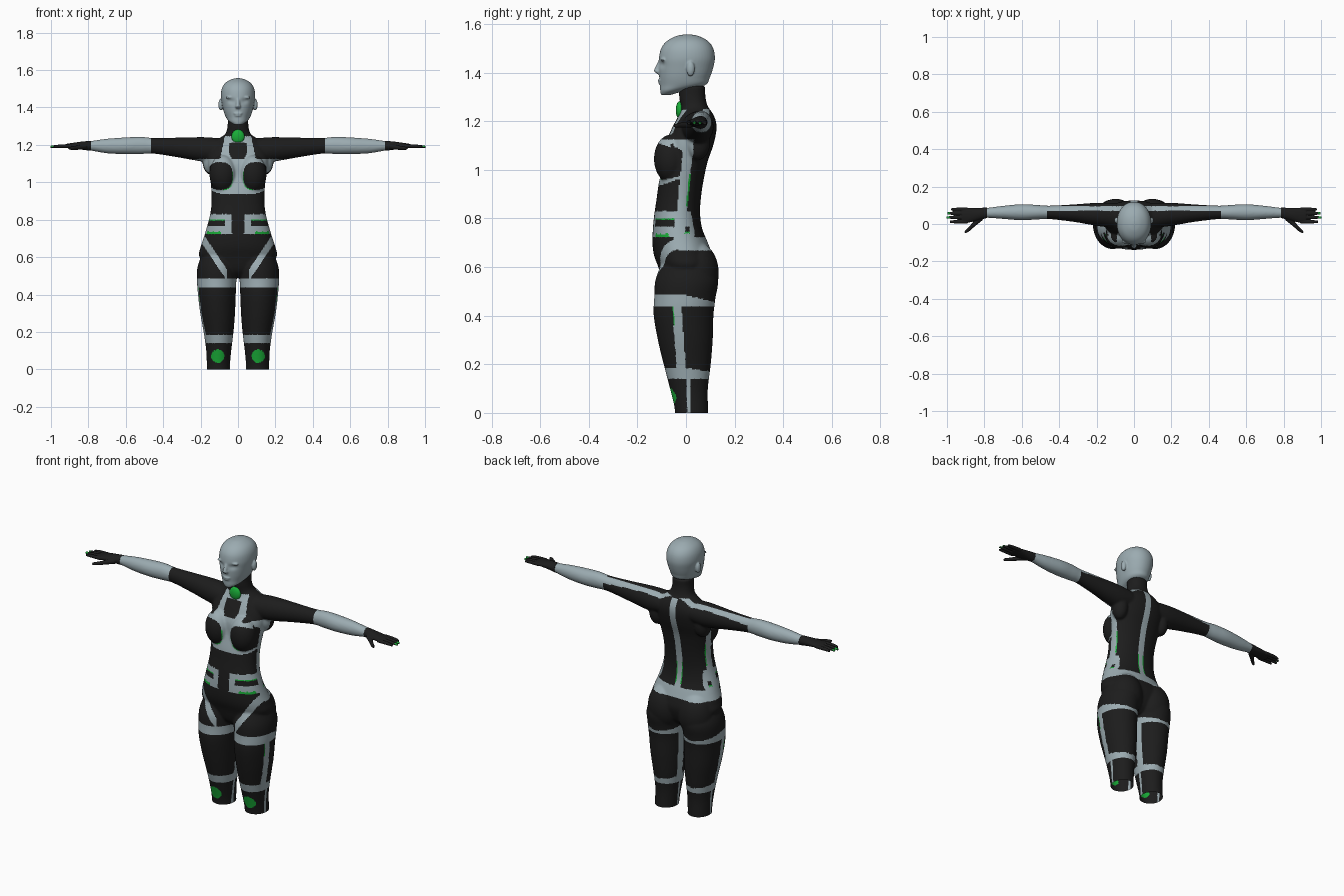
import bpy, bmesh, math
from mathutils import Vector, Matrix

if "Cube" in bpy.data.objects:
    bpy.data.objects.remove(bpy.data.objects["Cube"], do_unlink=True)


def material(name, colour):
    m = bpy.data.materials.new(name)
    m.use_nodes = True
    m.diffuse_color = (*colour, 1)
    bsdf = m.node_tree.nodes["Principled BSDF"]
    bsdf.inputs["Base Color"].default_value = (*colour, 1)
    bsdf.inputs["Roughness"].default_value = 0.6
    return m


PALETTE = [material("suit black", (0.012, 0.012, 0.012)),
           material("blue grey", (0.33, 0.41, 0.44)),
           material("signal green", (0.01, 0.42, 0.04))]
BLACK, GREY, GREEN = range(3)


def smooth_rows(rows, steps=5):
    """Catmull-Rom interpolation between cross-sections."""
    rows = [Vector(r) for r in rows]
    out = []
    for i in range(len(rows) - 1):
        b, c = rows[i], rows[i + 1]
        a, d = rows[max(i - 1, 0)], rows[min(i + 2, len(rows) - 1)]
        for k in range(steps):
            t = k / steps
            out.append(0.5 * (2 * b + (c - a) * t + (2 * a - 5 * b + 4 * c - d) * t ** 2
                              + (3 * b - a - 3 * c + d) * t ** 3))
    return out + [rows[-1]]


def loft(bm, rows, axis, side=1, power=2.0, segments=48):
    """Skin rows of (position, centre a, centre b, radius a, radius b)."""
    rings = []
    for pos, ca, cb, ra, rb in smooth_rows(rows):
        ring = []
        for k in range(segments):
            angle = math.tau * k / segments
            c, s = math.cos(angle), math.sin(angle)
            a = ca + ra * math.copysign(abs(c) ** (2 / power), c)
            b = cb + rb * math.copysign(abs(s) ** (2 / power), s)
            p = (a, b, pos) if axis == "z" else (pos, a, b)
            ring.append(bm.verts.new((p[0] * side, p[1], p[2])))
        rings.append(ring)
    for low, high in zip(rings, rings[1:]):
        for k in range(segments):
            n = (k + 1) % segments
            bm.faces.new((low[k], low[n], high[n], high[k]))
    bm.faces.new(rings[0][::-1])
    bm.faces.new(rings[-1])


def ball(bm, centre, radii, side=1):
    place = Matrix.Translation((centre[0] * side, centre[1], centre[2]))
    bmesh.ops.create_uvsphere(bm, u_segments=32, v_segments=20, radius=1,
                              matrix=place @ Matrix.Diagonal((*radii, 1)))


def finish(name, bm, rule, voxel=None, relax=0, sculpt=None):
    """Fuse the pieces into one skin, then colour its faces by a rule."""
    bmesh.ops.recalc_face_normals(bm, faces=bm.faces)
    mesh = bpy.data.meshes.new(name)
    bm.to_mesh(mesh)
    bm.free()
    obj = bpy.data.objects.new(name, mesh)
    bpy.context.collection.objects.link(obj)
    if voxel:
        fuse = obj.modifiers.new("fuse", "REMESH")
        fuse.mode, fuse.voxel_size = "VOXEL", voxel
        soften = obj.modifiers.new("soften", "SMOOTH")
        soften.factor, soften.iterations = 0.5, relax
        deps = bpy.context.evaluated_depsgraph_get()
        obj.data = bpy.data.meshes.new_from_object(obj.evaluated_get(deps))
        obj.modifiers.clear()
        bpy.data.meshes.remove(mesh)
        obj.data.name = name
    if sculpt:
        bm = bmesh.new()
        bm.from_mesh(obj.data)
        sculpt(bm)
        bm.to_mesh(obj.data)
        bm.free()
    obj.data.materials.clear()
    for m in PALETTE:
        obj.data.materials.append(m)
    for f in obj.data.polygons:
        f.material_index = rule(abs(f.center.x), f.center.y, f.center.z, f.normal)
    obj.data.shade_smooth()


def leg_colour(x, y, z, n):
    if z < 0.14:
        if n.y < 0 and math.hypot(x - 0.108, z - 0.07) < 0.036:
            return GREEN
        return GREY if 0.004 < y < 0.018 else BLACK
    back = max(0, y)
    if z < 0.185 - 0.15 * back or z > 0.438:
        return GREY if z < 0.485 - 0.25 * back else BLACK
    if x < 0.1:
        return GREY if 0 < y < 0.04 and abs(n.x) > 0.5 else BLACK
    # Outer seam leans back towards the knee
    seam = y + 0.02 + 0.07 * (z - 0.19)
    if abs(seam) < 0.019:
        return GREEN if seam < -0.014 and z > 0.36 else GREY
    return BLACK


def hip_colour(x, y, z):
    if y > -0.05 and z > 0.668 + 0.3 * max(0, -0.02 - y):
        return GREY
    # Diagonal line along the groin
    a, b = Vector((0.19, 0.70)), Vector((0.07, 0.52))
    along = (b - a).normalized()
    off = Vector((x, z)) - a
    if y < 0 and x > 0.06 and abs(off.x * along.y - off.y * along.x) < 0.017:
        return GREY
    return BLACK


def chest_colour(x, y, z):
    if z > 1.125:
        plate = x < 0.045 - max(0, 1.15 - z) * 0.5 and z < 1.212
        return GREY if x < 0.095 - 0.2 * (z - 1.125) and z < 1.248 and not plate else BLACK
    cup = (abs(x - 0.095) / 0.066) ** 2.6 + (abs(z - 1.034) / 0.074) ** 2.6
    if cup < 1:
        return BLACK
    return GREEN if cup < 1.13 and x < 0.08 and z < 1.06 else GREY


def belt_colour(x, y, z):
    if x > 0.07 and y < -0.045 and 0.765 < z < 0.80:
        return GREEN if z > 0.794 else BLACK
    if z < 0.737 and -0.125 < y < -0.07:
        return GREEN
    if abs(y - 0.003) < 0.012 and 0.737 < z < 0.765:
        return GREEN if z < 0.746 else BLACK
    return GREY


def suit_colour(x, y, z, n):
    if z < 0.485:
        return leg_colour(x, y, z, n)
    if z < 0.722:
        return hip_colour(x, y, z)
    if x > 0.465:
        return GREY if x < 0.787 else BLACK
    if 1.19 < z < 1.25 and x > 0.02 and n.z > 0 and 0.07 < y < 0.096:
        return GREY
    # Spine and side seams
    if y > 0.03 and x < 0.018 and z < 1.245:
        return GREEN if x > 0.013 and 0.74 < z < 0.86 else GREY
    seam = y - 0.1 * (z - 1)
    if x > 0.1 and z < 1.125 and abs(seam) < 0.021:
        return GREEN if seam > 0.015 and 0.85 < z < 0.98 else GREY
    if z < 0.83 and y < 0.035 - 0.2 * max(0, z - 0.75) and x > 0.033:
        return belt_colour(x, y, z)
    if z > 0.937 + 0.35 * max(0, y + 0.1) and x < 0.18 and y < 0.03 and n.y < 0:
        return chest_colour(x, y, z)
    return BLACK


# Suited body: torso, neck, bust, seat, legs and arms in one skin
bm = bmesh.new()
torso = [(0.49, 0, 0.04, 0.05), (0.53, 0, 0.14, 0.09), (0.60, 0, 0.206, 0.114),
         (0.65, -0.012, 0.201, 0.12),
         (0.70, -0.024, 0.185, 0.114), (0.76, -0.035, 0.167, 0.101), (0.82, -0.036, 0.151, 0.094),
         (0.88, -0.03, 0.142, 0.091), (0.95, -0.02, 0.142, 0.091), (1.03, -0.002, 0.15, 0.09),
         (1.10, 0.012, 0.16, 0.10), (1.16, 0.031, 0.16, 0.094), (1.20, 0.04, 0.14, 0.083),
         (1.235, 0.042, 0.10, 0.066), (1.26, 0.034, 0.067, 0.056), (1.30, 0.026, 0.056, 0.054),
         (1.345, 0.026, 0.055, 0.054)]
loft(bm, [(z, 0, cy, rx, ry) for z, cy, rx, ry in torso], "z", power=2.2)
leg = [(0.64, 0.10, 0, 0.08, 0.09), (0.55, 0.11, 0.003, 0.106, 0.128),
       (0.47, 0.114, -0.005, 0.105, 0.126), (0.40, 0.113, -0.01, 0.101, 0.123),
       (0.30, 0.109, -0.003, 0.093, 0.113), (0.20, 0.104, 0.005, 0.08, 0.097),
       (0.10, 0.103, 0.012, 0.067, 0.078), (0.02, 0.105, 0.022, 0.062, 0.069),
       (-0.04, 0.105, 0.024, 0.062, 0.069)]
arm = [(0.10, 0.045, 1.175, 0.068, 0.06), (0.17, 0.05, 1.175, 0.064, 0.066),
       (0.24, 0.054, 1.18, 0.057, 0.061), (0.32, 0.058, 1.186, 0.047, 0.053),
       (0.45, 0.062, 1.195, 0.036, 0.042), (0.52, 0.063, 1.197, 0.039, 0.046),
       (0.60, 0.063, 1.195, 0.043, 0.045), (0.70, 0.062, 1.194, 0.035, 0.039),
       (0.78, 0.06, 1.195, 0.027, 0.027), (0.80, 0.058, 1.195, 0.027, 0.026)]
for side in (1, -1):
    loft(bm, leg, "z", side)
    loft(bm, arm, "x", side)
    ball(bm, (0.08, -0.062, 1.045), (0.073, 0.07, 0.1), side)
    ball(bm, (0.145, 0.05, 1.115), (0.045, 0.05, 0.075), side)
    ball(bm, (0.097, 0.04, 0.575), (0.10, 0.095, 0.13), side)


def open_knees(bm):
    geom = bm.verts[:] + bm.edges[:] + bm.faces[:]
    bmesh.ops.bisect_plane(bm, geom=geom, plane_co=(0, 0, 0), plane_no=(0, 0, 1),
                           clear_inner=True)


finish("body_suit", bm, suit_colour, 0.0055, 10, open_knees)

# Head with nose, lips, brows and ears
bm = bmesh.new()
skull = [(1.308, -0.083, 0.02, 0.02), (1.325, -0.056, 0.047, 0.05), (1.348, -0.014, 0.065, 0.093),
         (1.38, -0.006, 0.077, 0.104), (1.42, 0, 0.086, 0.112), (1.46, 0.004, 0.092, 0.115),
         (1.50, 0.005, 0.087, 0.107), (1.53, 0.006, 0.069, 0.084), (1.55, 0.006, 0.037, 0.046),
         (1.557, 0.006, 0.008, 0.01)]
loft(bm, [(z, 0, cy, rx, ry) for z, cy, rx, ry in skull], "z", power=2.1)
loft(bm, [(1.452, 0, -0.104, 0.009, 0.008), (1.415, 0, -0.116, 0.011, 0.014),
          (1.405, 0, -0.117, 0.015, 0.014), (1.394, 0, -0.108, 0.012, 0.01)], "z")
ball(bm, (0, -0.106, 1.368), (0.024, 0.01, 0.006))
ball(bm, (0, -0.103, 1.357), (0.02, 0.011, 0.007))
for side in (1, -1):
    ball(bm, (0.092, 0.019, 1.415), (0.013, 0.017, 0.031), side)
    ball(bm, (0.036, -0.095, 1.453), (0.03, 0.011, 0.008), side)


def sink_eyes(bm):
    for v in bm.verts:
        if v.co.y < -0.05:
            d = math.hypot((abs(v.co.x) - 0.036) / 0.02, (v.co.z - 1.434) / 0.014)
            v.co.y += 0.007 * math.exp(-d * d)


finish("head", bm, lambda x, y, z, n: GREY, 0.004, 4, sink_eyes)

# Gloved hands with green fingertips
palm = [(0.785, 0.06, 1.195, 0.028, 0.027), (0.84, 0.052, 1.196, 0.034, 0.021),
        (0.89, 0.046, 1.195, 0.039, 0.015), (0.92, 0.046, 1.194, 0.036, 0.011)]
thumb = [(0.81, 0.04, 1.19, 0.02, 0.014), (0.85, 0.005, 1.186, 0.017, 0.012),
         (0.88, -0.025, 1.183, 0.013, 0.01), (0.905, -0.044, 1.181, 0.008, 0.007)]
for side, label in ((1, "left"), (-1, "right")):
    bm = bmesh.new()
    loft(bm, palm, "x", side)
    loft(bm, thumb, "x", side)
    for y, tip in ((0.012, 0.985), (0.035, 1.003), (0.057, 0.998), (0.078, 0.978)):
        loft(bm, [(0.89, y, 1.194, 0.01, 0.01), (0.95, y, 1.193, 0.009, 0.009),
                  (tip, y, 1.19, 0.006, 0.006)], "x", side)
    finish(label + "_hand", bm,
           lambda x, y, z, n: GREEN if x > 0.985 and n.z > 0 else BLACK, 0.003, 2)

# Throat jewel
bm = bmesh.new()
ball(bm, (0, -0.026, 1.245), (0.035, 0.016, 0.037))
finish("throat_jewel", bm, lambda x, y, z, n: GREEN)
